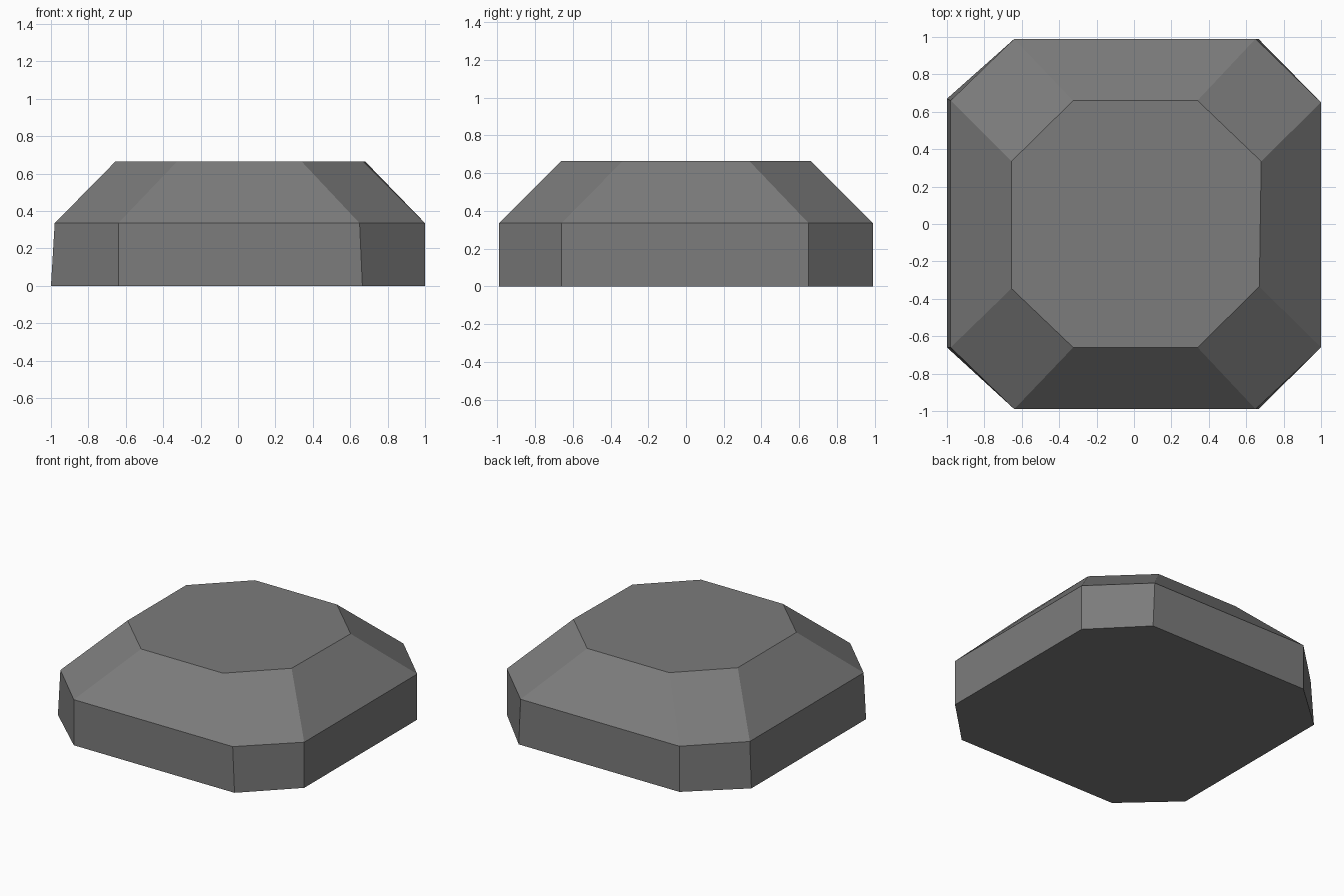
import bpy
import bmesh

default = bpy.data.objects.get("Cube")
if default:
    bpy.data.objects.remove(default, do_unlink=True)

# Dark stone colour
stone = bpy.data.materials.new("dark grey stone")
stone.use_nodes = True
colour = (0.2, 0.2, 0.2, 1)
stone.diffuse_color = colour
stone.node_tree.nodes["Principled BSDF"].inputs["Base Color"].default_value = colour

# Slightly uneven eight-sided rings, counter-clockwise from the right side
base = [(1, -.66), (1, .65), (.665, .99), (-.64, .99),
        (-1, .67), (-1, -.66), (-.64, -.99), (.665, -.99)]
shoulder = [(1, -.66), (1, .65), (.65, .99), (-.64, .99),
            (-.98, .66), (-.98, -.66), (-.64, -.99), (.65, -.99)]
crown = [(.67, -.335), (.68, .335), (.34, .66), (-.325, .66),
         (-.655, .335), (-.655, -.345), (-.325, -.66), (.34, -.66)]

bm = bmesh.new()


def ring(points, z):
    return [bm.verts.new((x, y, z)) for x, y in points]


def bridge(lower, upper):
    n = len(lower)
    for i in range(n):
        j = (i + 1) % n
        bm.faces.new((lower[i], lower[j], upper[j], upper[i]))


# Upright wall, sloping shoulder and flat top
low, mid, top = ring(base, 0), ring(shoulder, .335), ring(crown, .665)
bridge(low, mid)
bridge(mid, top)
bm.faces.new(top)

# Underside, split along its diagonal into an outward and an inward half
bm.faces.new(low[6:0:-1])
bm.faces.new(low[6:] + low[:2])

mesh = bpy.data.meshes.new("stone_block")
bm.to_mesh(mesh)
bm.free()
mesh.materials.append(stone)
block = bpy.data.objects.new("stone_block", mesh)
bpy.context.collection.objects.link(block)
